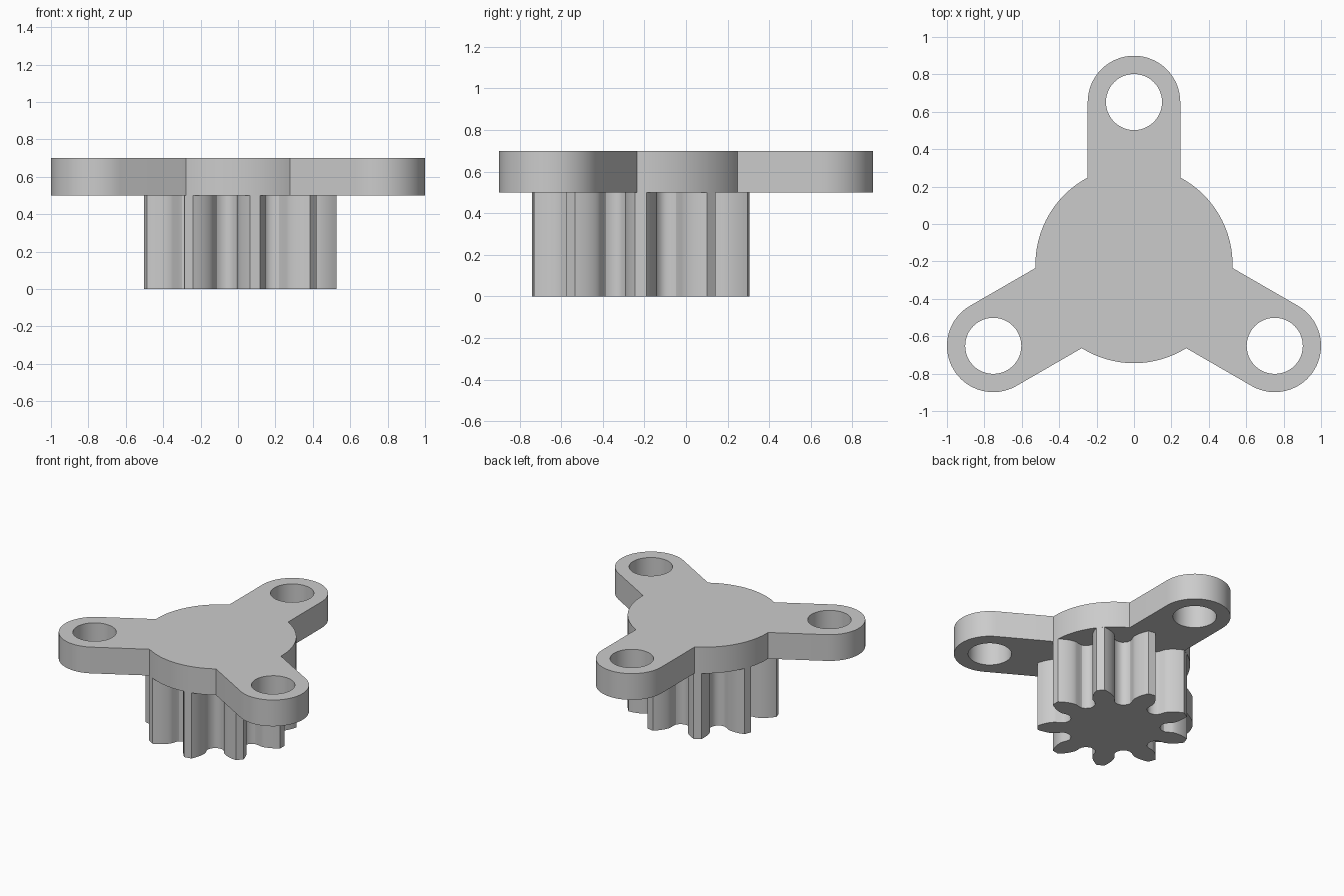
import bpy, bmesh, math
from math import pi, sin, cos, tan, radians

cube = bpy.data.objects.get("Cube")
if cube:
    bpy.data.objects.remove(cube, do_unlink=True)

CY = -0.217          # hub centre in y
HUB_R = 0.527        # hub disc and gear tip radius
ARM_LEN = 0.869      # hub centre to bolt hole
ARM_R = 0.2475       # half width of an arm and radius of its end
HOLE_R = 0.15
TEETH = 9

grey = bpy.data.materials.new("light grey")
grey.use_nodes = True
grey.diffuse_color = (0.6, 0.6, 0.6, 1)
grey.node_tree.nodes["Principled BSDF"].inputs["Base Color"].default_value = (0.6, 0.6, 0.6, 1)


def arc(r, a0, a1, n, cx=0.0, cy=0.0):
    return [(cx + r * cos(a0 + (a1 - a0) * i / n), cy + r * sin(a0 + (a1 - a0) * i / n))
            for i in range(n + 1)]


def turn(points, a):
    return [(x * cos(a) - y * sin(a), x * sin(a) + y * cos(a)) for x, y in points]


def prism(name, loops, z0, z1):
    """Extrude a flat outline (first loop) with holes (other loops) from z0 to z1."""
    curve = bpy.data.curves.new(name, 'CURVE')
    curve.dimensions = '2D'
    curve.fill_mode = 'BOTH'
    curve.extrude = (z1 - z0) / 2
    for loop in loops:
        spline = curve.splines.new('POLY')
        spline.points.add(len(loop) - 1)
        for point, (x, y) in zip(spline.points, loop):
            point.co = (x, y + CY, 0, 1)
        spline.use_cyclic_u = True
    ob = bpy.data.objects.new(name, curve)
    bpy.context.collection.objects.link(ob)
    bpy.ops.object.select_all(action='DESELECT')
    ob.select_set(True)
    bpy.context.view_layer.objects.active = ob
    bpy.ops.object.convert(target='MESH')
    ob = bpy.context.view_layer.objects.active
    # Weld caps to walls and lift into place
    bm = bmesh.new()
    bm.from_mesh(ob.data)
    bmesh.ops.remove_doubles(bm, verts=bm.verts, dist=0.0001)
    bmesh.ops.translate(bm, verts=bm.verts, vec=(0, 0, (z0 + z1) / 2))
    bmesh.ops.recalc_face_normals(bm, faces=bm.faces)
    bm.to_mesh(ob.data)
    bm.free()
    ob.data.materials.clear()
    ob.data.materials.append(grey)
    bpy.ops.object.shade_smooth_by_angle(angle=radians(25))
    return ob


# Three-armed plate: each third is a rounded arm followed by a hub arc
corner = math.asin(ARM_R / HUB_R)
third = arc(ARM_R, -pi / 2, pi / 2, 32, cx=ARM_LEN)
third += arc(HUB_R, corner, 2 * pi / 3 - corner, 24)
outline, holes = [], []
for k in range(3):
    a = pi / 2 + k * 2 * pi / 3
    outline += turn(third, a)
    holes.append(turn(arc(HOLE_R, 0, 2 * pi, 48, cx=ARM_LEN)[:-1], a))
prism("three_arm_plate", [outline] + holes, 0.5, 0.7)

# Pinion: involute flanks on narrow necks with rounded roots
module = 2 * HUB_R / (TEETH + 2)
base_r = module * TEETH / 2 * cos(radians(20))
half_base = pi / (2 * TEETH) + tan(radians(20)) - radians(20)


def flank_angle(r):
    p = math.acos(min(1, base_r / r))
    return half_base - (tan(p) - p)


flank = [(0.322, radians(17)), (0.333, radians(13.5)), (0.35, radians(11.3)), (0.375, radians(10.6))]
for i in range(9):
    r = base_r + (HUB_R - base_r) * i / 8
    flank.append((r, flank_angle(r)))
tooth = [(0.318, -pi / TEETH)] + [(r, -a) for r, a in flank] + [(r, a) for r, a in reversed(flank)]
tooth = [(r * cos(a), r * sin(a)) for r, a in tooth]
gear = []
for k in range(TEETH):
    gear += turn(tooth, k * 2 * pi / TEETH)
prism("pinion_gear", [gear], 0.0, 0.5)
